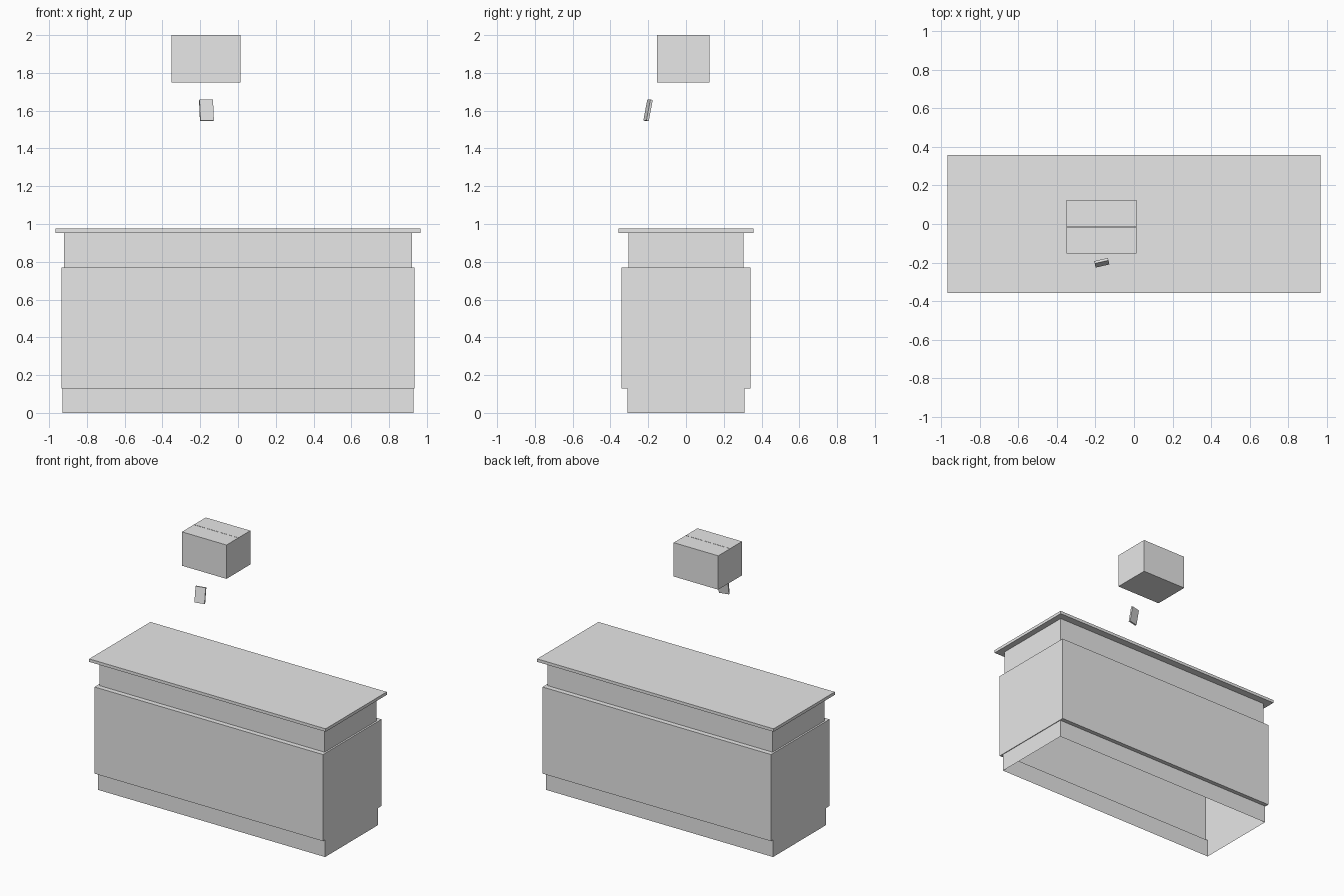
import bpy
import math

if "Cube" in bpy.data.objects:
    bpy.data.objects.remove(bpy.data.objects["Cube"])

grey = bpy.data.materials.new("light_grey")
grey.diffuse_color = (0.8, 0.8, 0.8, 1)
grey.use_nodes = True
grey.node_tree.nodes["Principled BSDF"].inputs["Base Color"].default_value = grey.diffuse_color


def make(name, verts, faces):
    mesh = bpy.data.meshes.new(name)
    mesh.from_pydata(verts, [], faces)
    mesh.materials.append(grey)
    obj = bpy.data.objects.new(name, mesh)
    bpy.context.collection.objects.link(obj)
    return obj


def rect(hx, hy, z):
    return [(-hx, -hy, z), (hx, -hy, z), (hx, hy, z), (-hx, hy, z)]


def stack(name, rings, bottom=False, top=False):
    """Walls through stacked rectangles, with optional end caps."""
    verts = [v for r in rings for v in rect(*r)]
    faces = []
    for k in range(len(rings) - 1):
        for i in range(4):
            j = (i + 1) % 4
            a = 4 * k
            faces.append((a + i, a + j, a + 4 + j, a + 4 + i))
    if bottom:
        faces.append((3, 2, 1, 0))
    if top:
        n = len(verts)
        faces.append((n - 4, n - 3, n - 2, n - 1))
    return make(name, verts, faces)


# Hollow counter, open underneath: plinth, wide body, recessed neck
stack("counter_body", [
    (0.929, 0.310, 0.0), (0.929, 0.310, 0.13),
    (0.934, 0.341, 0.13), (0.934, 0.341, 0.77),
    (0.921, 0.304, 0.77), (0.921, 0.304, 0.953)])

# Overhanging worktop
stack("worktop", [(0.966, 0.357, 0.953), (0.966, 0.357, 0.975)], True, True)

# Floating carton with an open top closed by two flaps
W, D, H = 0.182, 0.139, 0.25
centre = (-0.169, -0.014, 1.75)
carton = stack("carton", [(W, D, 0), (W, D, H)], bottom=True)
carton.location = centre
for side, label in ((-1, "front"), (1, "back")):
    flap = make("carton_flap_" + label,
                [(-W, side * D, H), (W, side * D, H),
                 (W, side * 0.0008, H), (-W, side * 0.0008, H)],
                [(0, 1, 2, 3) if side < 0 else (3, 2, 1, 0)])
    flap.location = centre

# Small leaning card made of two layers
for name, y0, y1 in (("card_front_layer", -0.0065, 0.0),
                     ("card_back_layer", 0.0, 0.0065)):
    layer = stack(name, [(0.0365, (y1 - y0) / 2, -0.0565),
                         (0.0365, (y1 - y0) / 2, 0.0565)], True, True)
    for v in layer.data.vertices:
        v.co.y += (y0 + y1) / 2
    layer.location = (-0.167, -0.201, 1.602)
    layer.rotation_euler = (math.radians(-11), 0, math.radians(13))
